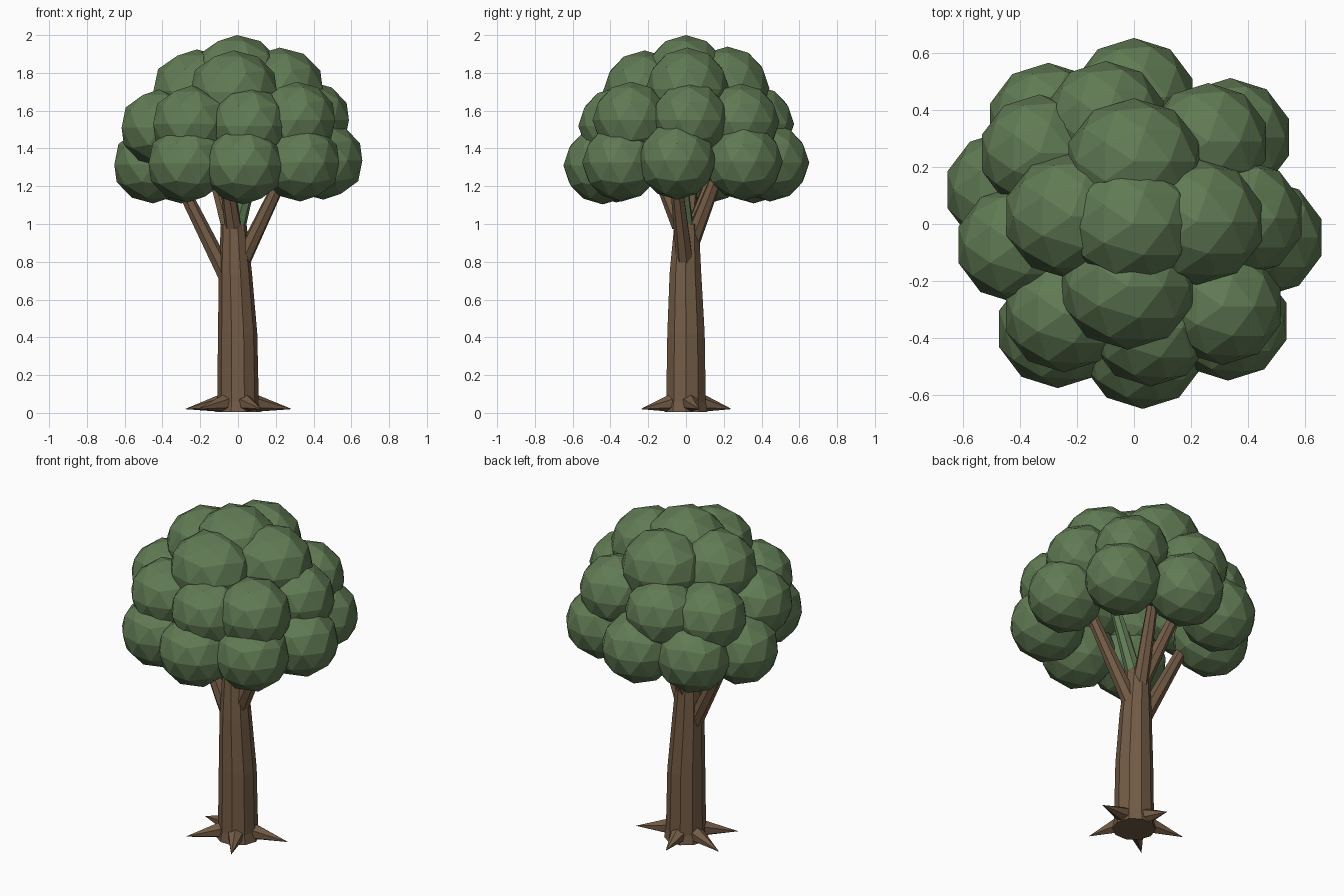
import bpy, bmesh
from math import sin, cos, pi, radians
from mathutils import Vector

if "Cube" in bpy.data.objects:
    bpy.data.objects.remove(bpy.data.objects["Cube"])


def material(name, rgb):
    m = bpy.data.materials.new(name)
    m.diffuse_color = (*rgb, 1)
    m.use_nodes = True
    m.node_tree.nodes["Principled BSDF"].inputs["Base Color"].default_value = m.diffuse_color
    return m


BARK = material("bark", (0.17, 0.105, 0.06))
LEAF = material("leaf", (0.118, 0.195, 0.088))


def finish(name, bm, mat):
    bmesh.ops.recalc_face_normals(bm, faces=bm.faces)
    mesh = bpy.data.meshes.new(name)
    bm.to_mesh(mesh)
    bm.free()
    mesh.materials.append(mat)
    obj = bpy.data.objects.new(name, mesh)
    bpy.context.collection.objects.link(obj)
    return obj


def limb(name, start, end, r1, r2, sides=7, mat=BARK):
    """Tapered straight tube between two points; r2 = 0 gives a spike."""
    a, b = Vector(start), Vector(end)
    bm = bmesh.new()
    bmesh.ops.create_cone(bm, cap_ends=True, segments=sides,
                          radius1=r1, radius2=r2, depth=(b - a).length)
    rot = (b - a).to_track_quat('Z', 'Y').to_matrix()
    for v in bm.verts:
        v.co = rot @ v.co + (a + b) / 2
    return finish(name, bm, mat)


# Trunk: ten-sided rings (x, y, z, radius) leaning slightly left
SIDES = 10
rings = [(0, 0, 0.005, 0.12), (0, 0, 0.06, 0.11), (-0.002, 0, 0.42, 0.104),
         (-0.014, -0.003, 0.74, 0.088), (-0.023, 0.003, 1.0, 0.068)]
bm = bmesh.new()
loops = [[bm.verts.new((x + r * cos(2 * pi * i / SIDES),
                        y + r * sin(2 * pi * i / SIDES), z))
          for i in range(SIDES)] for x, y, z, r in rings]
for lo, hi in zip(loops, loops[1:]):
    for i in range(SIDES):
        j = (i + 1) % SIDES
        bm.faces.new((lo[i], lo[j], hi[j], hi[i]))
bm.faces.new(loops[0][::-1])
bm.faces.new(loops[-1])
finish("trunk", bm, BARK)

# Roots: spikes (angle, reach)
for k, (deg, reach) in enumerate([(14, 0.295), (98, 0.245), (163, 0.295),
                                  (222, 0.29), (297, 0.27)]):
    c, s = cos(radians(deg)), sin(radians(deg))
    limb(f"root_{k + 1}", (0.07 * c, 0.07 * s, 0.055),
         (reach * c, reach * s, 0.02), 0.052, 0, sides=6)

# Branches reaching into the canopy
branches = [((-0.05, 0.0, 0.70), (-0.35, 0.03, 1.30)),
            ((0.02, -0.005, 0.80), (0.26, -0.06, 1.30)),
            ((-0.02, 0.02, 0.88), (0.03, 0.19, 1.32)),
            ((-0.025, -0.03, 0.99), (-0.08, -0.18, 1.35)),
            ((-0.03, 0.02, 0.92), (-0.15, 0.18, 1.35))]
for k, (a, b) in enumerate(branches):
    limb(f"branch_{k + 1}", a, b, 0.046, 0.031)
limb("green_branch", (-0.01, 0.0, 0.96), (0.10, -0.04, 1.38), 0.045, 0.03, mat=LEAF)

# Canopy: faceted leaf clumps in rings (angle, ring radius, height, size)
clumps = [(180, 0.005, 1.785, 0.215)]
clumps += [(d, 0.22, z, 0.219) for d, z in
           [(2, 1.715), (90, 1.72), (173, 1.705), (264, 1.70)]]
clumps += [(d, r, z, 0.203) for d, r, z in
           [(3, 0.385, 1.55), (48, 0.39, 1.54), (105, 0.38, 1.53),
            (143, 0.415, 1.52), (190, 0.42, 1.51), (232, 0.40, 1.53),
            (279, 0.37, 1.52), (317, 0.425, 1.55)]]
clumps += [(d, r, z, 0.206) for d, r, z in
           [(354, 0.455, 1.335), (42, 0.455, 1.33), (90, 0.445, 1.325),
            (130, 0.467, 1.315), (165, 0.465, 1.315), (234, 0.455, 1.32),
            (274, 0.442, 1.31), (314, 0.475, 1.325)]]
for k, (deg, ring, z, size) in enumerate(clumps):
    bm = bmesh.new()
    bmesh.ops.create_icosphere(bm, subdivisions=2, radius=size)
    wide = 1.1 if k < 5 else 1.05          # upper clumps are wider
    bmesh.ops.scale(bm, vec=(wide, 1.01, 1), verts=bm.verts)
    obj = finish(f"leaf_clump_{k + 1}", bm, LEAF)
    obj.location = (ring * cos(radians(deg)), ring * sin(radians(deg)), z)
